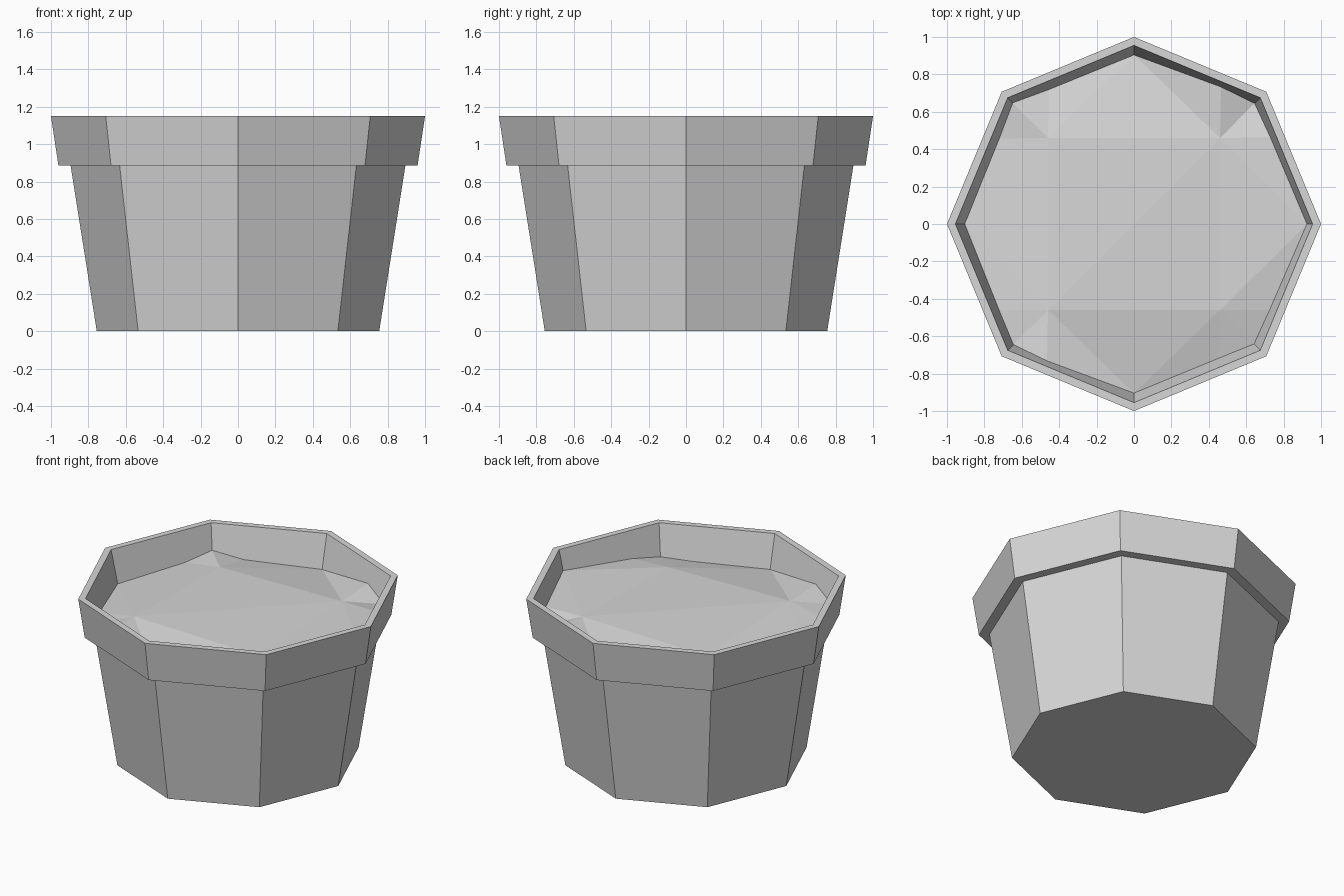
import bpy
import math
from mathutils import Vector

if "Cube" in bpy.data.objects:
    bpy.data.objects.remove(bpy.data.objects["Cube"], do_unlink=True)

SIDES = 8
TOP = 1.15

grey = bpy.data.materials.new("plain grey")
grey.use_nodes = True
colour = (0.68, 0.68, 0.68, 1)
grey.diffuse_color = colour
grey.node_tree.nodes["Principled BSDF"].inputs["Base Color"].default_value = colour


def add_object(name, verts, faces):
    mesh = bpy.data.meshes.new(name)
    mesh.from_pydata(verts, [], faces)
    mesh.materials.append(grey)
    mesh.update()
    obj = bpy.data.objects.new(name, mesh)
    bpy.context.collection.objects.link(obj)
    return obj


def corner(i, radius, z):
    a = math.tau * i / SIDES
    return Vector((radius * math.cos(a), radius * math.sin(a), z))


# Pot: octagonal lathe of the wall profile, outside upward then down inside
profile = [(0.755, 0), (0.895, 0.885), (0.96, 0.885), (1, TOP),
           (0.955, TOP), (0.705, 0.05)]
verts = [corner(i, r, z) for r, z in profile for i in range(SIDES)]
faces = []
for ring in range(len(profile) - 1):
    for i in range(SIDES):
        j = (i + 1) % SIDES
        a, b = ring * SIDES, (ring + 1) * SIDES
        faces.append((a + i, a + j, b + j, b + i))
faces.append(tuple(reversed(range(SIDES))))
last = (len(profile) - 1) * SIDES
faces.append(tuple(range(last, last + SIDES)))
add_object("pot", verts, faces)

# Soil: uneven facets, a middle square joined to points along the inner wall
wall_z = [1.015, 0.96, 0.925, 0.98, 0.93, 0.96, 0.925, 0.94]
seam_z = [1.0, 1.02, 0.94, 0.95, 0.96, 1.015, 0.93, 0.975]


def wall_point(i, z):
    return corner(i, 0.956 - 0.227 * (TOP - z), z)


def seam_point(i, z):
    # lies on the wall side between corner i and the next, nearer the diagonal
    t = 0.71 if i % 2 == 0 else 0.29
    return wall_point(i, z).lerp(wall_point(i + 1, z), t)


ring = []
for i in range(SIDES):
    ring += [wall_point(i, wall_z[i]), seam_point(i, seam_z[i])]
n = len(ring)
half = 0.46
middle = [Vector((half, half, 1.002)), Vector((-half, half, 0.988)),
          Vector((-half, -half, 1.004)), Vector((half, -half, 0.988))]
faces = [(n, n + 1, n + 2), (n, n + 2, n + 3)]
for q in range(4):
    m, prev = n + q, n + (q - 1) % 4
    k = q * 4
    before = (k - 1) % n
    # corner patch, then the side patch split into triangles
    faces += [(m, k + 1, k + 2), (m, k + 2, k + 3)]
    faces += [(prev, before, k), (prev, k, m), (m, k, k + 1)]
add_object("soil", ring + middle, faces)
